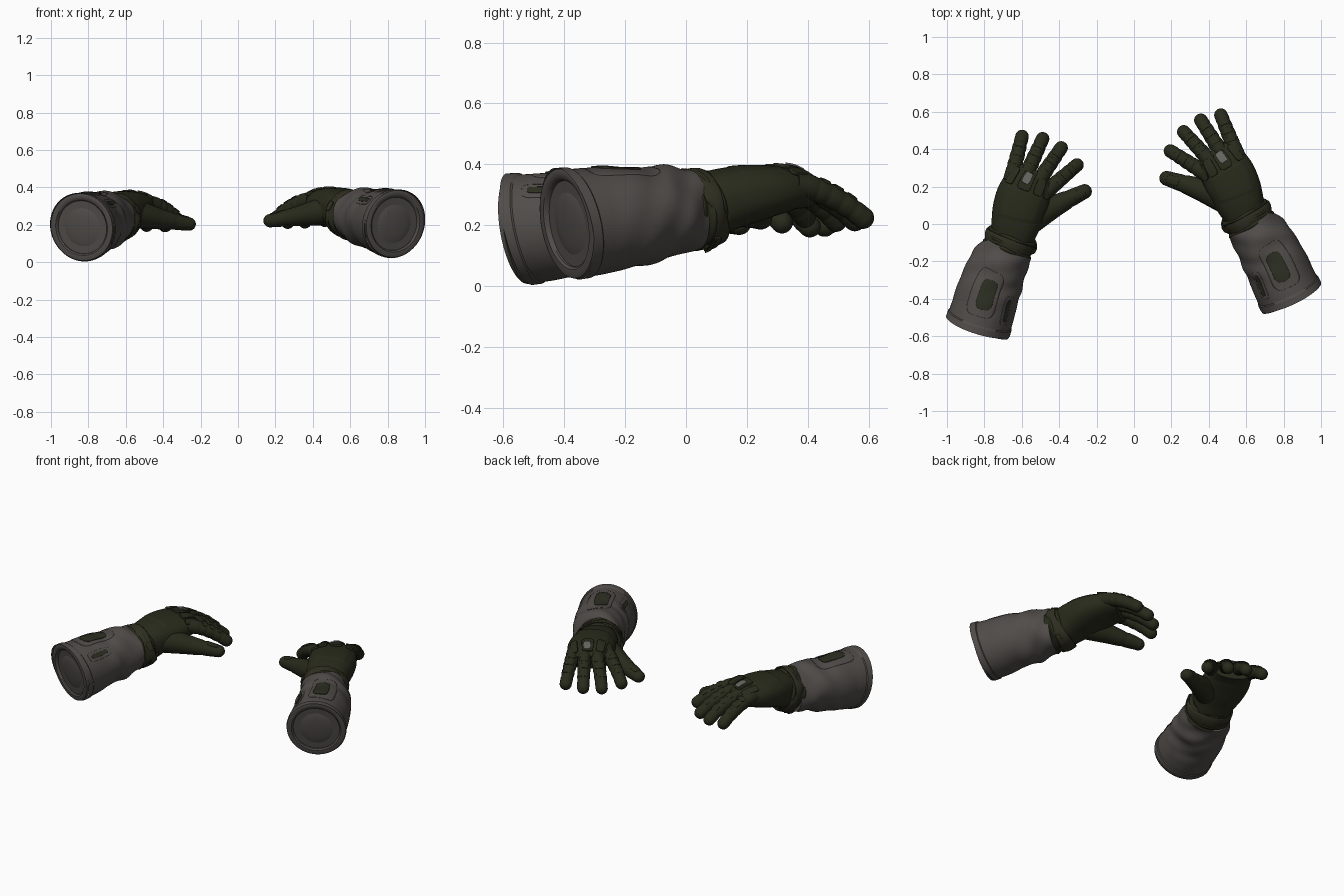
import bpy, bmesh, math
from math import sin, cos, pi, exp, radians, sqrt
from mathutils import Vector, Matrix

if "Cube" in bpy.data.objects:
    bpy.data.objects.remove(bpy.data.objects["Cube"])


def material(name, rgb):
    m = bpy.data.materials.new(name)
    m.use_nodes = True
    m.diffuse_color = (*rgb, 1)
    b = m.node_tree.nodes["Principled BSDF"]
    b.inputs["Base Color"].default_value = (*rgb, 1)
    b.inputs["Roughness"].default_value = 0.8
    return m


CLOTH = material("sleeve grey cloth", (0.081, 0.073, 0.067))
GREEN = material("glove dark green", (0.021, 0.0235, 0.011))
STRAP = material("strap olive", (0.029, 0.028, 0.015))
PATCH = material("patch green", (0.025, 0.028, 0.015))
METAL = material("button grey", (0.125, 0.125, 0.115))


def spline(pts, t):
    """Smooth curve through stations (x, y, z, side radius, up radius)."""
    n = len(pts) - 1
    s = min(max(t, 0), 1) * n
    i = min(int(s), n - 1)
    f = s - i
    p1, p2 = pts[i], pts[i + 1]
    p0 = pts[i - 1] if i else [2 * a - b for a, b in zip(p1, p2)]
    p3 = pts[i + 2] if i + 2 <= n else [2 * b - a for a, b in zip(p1, p2)]
    return [0.5 * (2 * b + (c - a) * f + (2 * a - 5 * b + 4 * c - d) * f ** 2
                   + (3 * b - a - 3 * c + d) * f ** 3)
            for a, b, c, d in zip(p0, p1, p2, p3)]


def power(v, e):
    return math.copysign(abs(v) ** e, v)


def surface(pts, disp=None, square=1.0, warp=None, tip=0.0):
    """Return f(t, angle, offset) on a tube; t above 1 runs over a round tip."""
    def f(t, a, off=0.0):
        x, y, z, ra, rb = spline(pts, t)
        lo, hi = spline(pts, min(t, 1) - 0.01), spline(pts, min(t, 1) + 0.01)
        axis = (Vector(hi[:3]) - Vector(lo[:3])).normalized()
        side = axis.cross(Vector((0, 0, 1))).normalized()
        up = side.cross(axis)
        d = off + (disp(t, a) if disp else 0)
        k, c = 1.0, Vector((x, y, z))
        if t > 1:
            k = cos((t - 1) * pi / 2)
            c += axis * tip * sin((t - 1) * pi / 2)
        p = c + (side * power(cos(a), square) * (ra + d)
                 + up * power(sin(a), square) * (rb + d)) * k
        return warp(p) if warp else p
    return f


def make(name, rows, closed, mat, place, thick=0.0, start_cap=True):
    bm = bmesh.new()
    vs = [[bm.verts.new(place @ p) for p in r] for r in rows]
    n = len(rows[0])
    for a, b in zip(vs, vs[1:]):
        for j in range(n if closed else n - 1):
            k = (j + 1) % n
            bm.faces.new((a[j], b[j], b[k], a[k]))
    if closed:
        if start_cap:
            bm.faces.new(vs[0])
        bm.faces.new(vs[-1][::-1])
    if place.determinant() < 0:
        bmesh.ops.reverse_faces(bm, faces=bm.faces[:])
    me = bpy.data.meshes.new(name)
    bm.to_mesh(me)
    bm.free()
    me.materials.append(mat)
    for p in me.polygons:
        p.use_smooth = True
    me.set_sharp_from_angle(angle=radians(40))
    ob = bpy.data.objects.new(name, me)
    bpy.context.collection.objects.link(ob)
    if thick:
        m = ob.modifiers.new("thickness", "SOLIDIFY")
        m.thickness, m.offset = thick, -1


def tube(name, f, mat, place, rings, segs, t_end=1.0, start_cap=True):
    rows = [[f(t_end * i / rings, 2 * pi * j / segs) for j in range(segs)]
            for i in range(rings + 1)]
    make(name, rows, True, mat, place, 0, start_cap)


def plate(name, f, t0, t1, mid, half, off, mat, place, thick=0.008, n=16, flat=0.5):
    """Raised plate with round corners that follows a tube surface."""
    rows = []
    for i in range(n + 1):
        s = -cos(pi * i / n)
        q = max(0, (abs(s) - 0.6) / 0.4)
        w = half * (flat + (1 - flat) * sqrt(max(0, 1 - q * q)))
        rows.append([f(t0 + (t1 - t0) * (s + 1) / 2, mid - w + 2 * w * j / n, off)
                     for j in range(n + 1)])
    make(name, rows, False, mat, place, thick)


# Surface rules: cloth folds, wrist ripples, panel lines and finger joints
def folds(t, a):
    hem = 0.005 if t < 0.085 else 0.0
    k = min(max((t - 0.2) / 0.5, 0), 1)
    return hem + k * (0.003 * sin(15 * t + 3 * sin(a + 0.6))
                      + 0.004 * sin(3 * a + 11 * t) + 0.003 * sin(24 * t - 4 * a))


def ripples(t, a):
    return 0.006 * sin(t * 6 * pi) + 0.003 * sin(5 * a + 9 * t)


def joints(t, a):
    return -sum(0.0028 * exp(-((t - g) / 0.03) ** 2) for g in (0.3, 0.47, 0.66, 0.84))


def hand_panel(t, a):
    return 0.003 if 0.42 < t < 0.74 and abs(a - pi / 2) < 0.75 else 0.0


def lean(p):
    p.y -= 0.16 * (p.z - 0.205) * max(0, 1 - p.y / 0.3)
    return p


sleeve = surface([(0, .003, .205, .174, .179), (.005, .09, .212, .172, .175),
                  (.014, .18, .222, .169, .167), (.015, .27, .231, .164, .158),
                  (.009, .36, .242, .154, .151), (.002, .45, .25, .135, .136)],
                 folds, warp=lean)
wrist = surface([(0, .43, .25, .128, .128), (0, .47, .252, .136, .130),
                 (0, .51, .256, .131, .123), (0, .55, .262, .118, .108)], ripples)
strap = surface([(0, .475, .25, .13, .125), (0, .482, .253, .143, .134),
                 (0, .51, .255, .143, .132), (0, .517, .257, .128, .12)],
                lambda t, a: 0.003 * sin(4 * a))
palm = surface([(0, .44, .25, .115, .112), (0, .513, .262, .117, .11),
                (.008, .587, .285, .132, .103), (.018, .66, .300, .141, .096),
                (.022, .733, .311, .143, .084), (.02, .807, .316, .131, .070),
                (.015, .88, .302, .11, .047)], hand_panel, square=0.85)
thumb = surface([(-.02, .58, .28, .08, .075), (-.09, .675, .267, .073, .071),
                 (-.16, .755, .248, .058, .055), (-.222, .822, .234, .046, .044),
                 (-.275, .878, .222, .039, .036)],
                lambda t, a: -0.003 * exp(-((t - 0.72) / 0.025) ** 2), tip=0.038)


def finger(x0, y0, x1, y1, drop):
    pts = []
    for i in range(6):
        s = i / 5
        r = 0.044 - 0.008 * s
        pts.append((x0 + (x1 - x0) * s, y0 + (y1 - y0) * s, 0.332 - drop * s ** 1.7, r, r))
    return surface(pts, joints, tip=0.036)


FINGERS = {"index_finger": finger(-.075, .79, -.186, .995, .105),
           "middle_finger": finger(-.02, .82, -.074, 1.05, .118),
           "ring_finger": finger(.05, .82, .036, 1.060, .116),
           "little_finger": finger(.113, .79, .143, 1.032, .108)}


# Closed sleeve end: rim, recessed groove and shallow dome
END = [(.178, .012), (.176, -.002), (.168, -.005), (.148, -.004), (.14, .004),
       (.136, .03), (.126, .032), (.118, .02), (.10, .012), (.06, .006), (.01, .004)]


def cuff_end(side, place):
    rows = [[lean(Vector((r * cos(a), y, .205 + r * 1.02 * sin(a))))
             for a in (2 * pi * j / 64 for j in range(64))] for r, y in reversed(END)]
    make(side + "_sleeve_end", rows, True, CLOTH, place, 0, True)


def glove(side, place):
    tube(side + "_sleeve", sleeve, CLOTH, place, 90, 72, 1.0, False)
    cuff_end(side, place)
    up = pi / 2
    # Sleeve pocket, oval patch and small inner tab
    plate(side + "_pocket", sleeve, .2, .72, up - .08, .46, .002, CLOTH, place)
    plate(side + "_sleeve_patch", sleeve, .29, .62, up - .01, .25, .006, PATCH, place, flat=.25)
    plate(side + "_tab_base", sleeve, .16, .50, up + .82, .17, .002, CLOTH, place)
    plate(side + "_tab", sleeve, .20, .46, up + .82, .075, .005, PATCH, place)
    # Wrist gaiter with strap and buckle
    tube(side + "_wrist", wrist, GREEN, place, 40, 56)
    tube(side + "_wrist_strap", strap, STRAP, place, 12, 56)
    plate(side + "_buckle", strap, .25, .75, up + 1.2, .2, .006, STRAP, place)
    plate(side + "_strap_end", strap, .3, .7, -up + .5, .3, .004, STRAP, place)
    # Hand and thumb
    tube(side + "_palm", palm, GREEN, place, 60, 64)
    tube(side + "_thumb", thumb, GREEN, place, 56, 28, 1.98)
    plate(side + "_thumb_pad", thumb, .76, .98, up, .6, .002, GREEN, place)
    # Knuckle guards and button
    for i, a in enumerate((-.72, -.1, .42, .9)):
        plate(f"{side}_knuckle_guard_{i + 1}", palm, .76, .94, up + a, .2, .012, GREEN, place, .016)
    plate(side + "_button", palm, .82, .925, up - .1, .11, .018, METAL, place)
    # Fingers with pads between the joints
    for name, f in FINGERS.items():
        tube(f"{side}_{name}", f, GREEN, place, 70, 26, 1.98)
        for i, t in enumerate((.33, .51, .70)):
            plate(f"{side}_{name}_pad_{i + 1}", f, t, t + .11, up, .75, .003, GREEN, place)


glove("left", Matrix.Translation((.84, -.39, 0)) @ Matrix.Rotation(radians(29), 4, "Z"))
glove("right", Matrix.Translation((-.835, -.547, -.018)) @ Matrix.Rotation(radians(-21), 4, "Z")
      @ Matrix.Scale(-1, 4, (1, 0, 0)))
